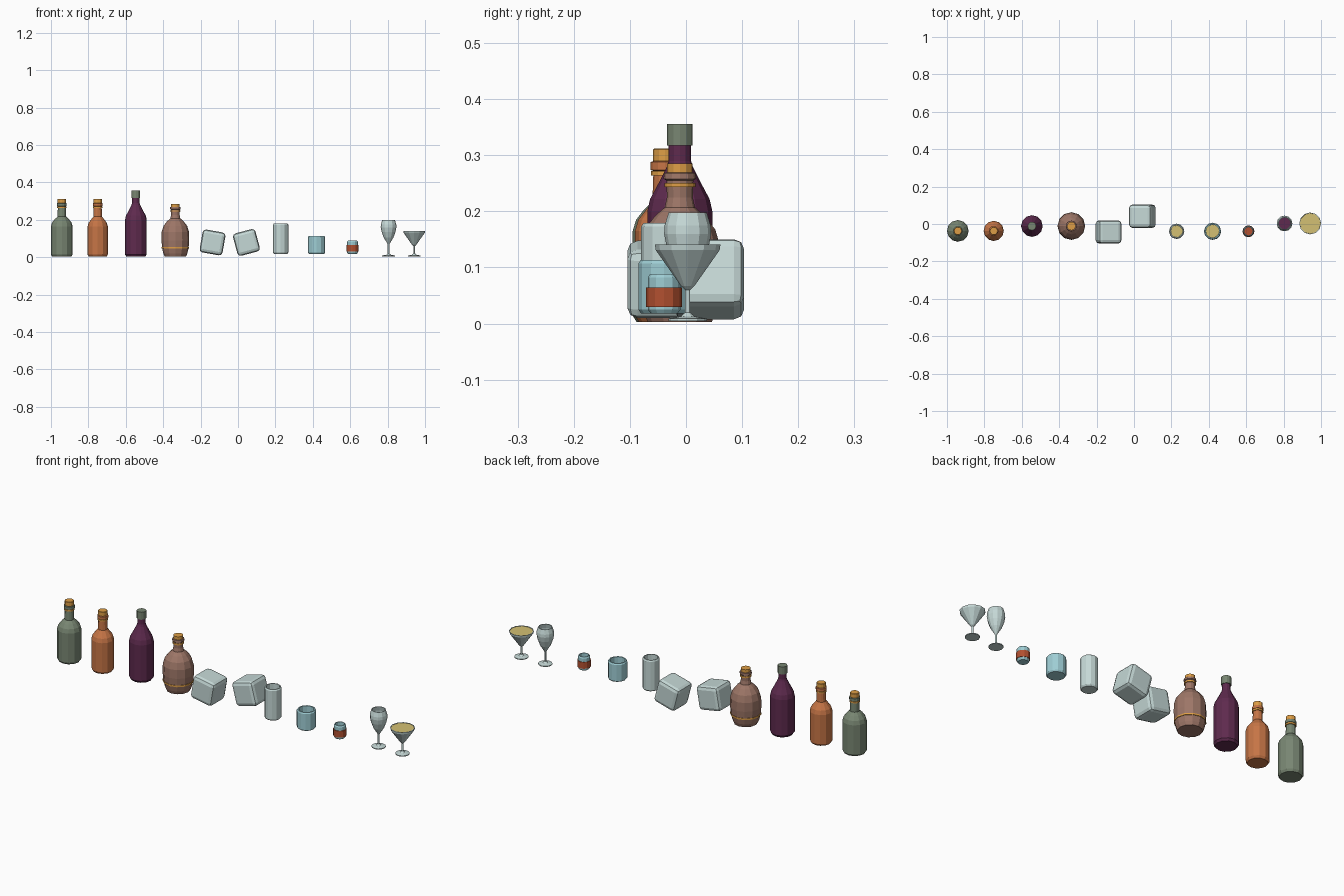
import bpy, bmesh, math


def srgb(r, g, b):
    f = lambda c: c / 12.92 if c <= 0.04045 else ((c + 0.055) / 1.055) ** 2.4
    return (f(r / 255), f(g / 255), f(b / 255), 1)


COLOURS = {
    "green_glass": (120, 134, 114), "amber_glass": (198, 117, 70),
    "purple_wine": (94, 42, 78), "brown_clay": (157, 118, 103),
    "cork": (222, 158, 70), "clear_ice": (197, 216, 214),
    "blue_glass": (158, 205, 212), "red_label": (178, 80, 48),
    "yellow_liquor": (212, 192, 115),
}
MATS = {}
for name, rgb in COLOURS.items():
    MATS[name] = bpy.data.materials.new(name)
    MATS[name].diffuse_color = srgb(*rgb)


def finish(name, bm, mat, loc, rot=(0, 0, 0)):
    bmesh.ops.recalc_face_normals(bm, faces=bm.faces)
    me = bpy.data.meshes.new(name)
    bm.to_mesh(me)
    bm.free()
    me.materials.append(MATS[mat])
    ob = bpy.data.objects.new(name, me)
    ob.location, ob.rotation_euler = loc, rot
    bpy.context.collection.objects.link(ob)
    return ob


def lathe(name, profile, mat, x, y, sides=12):
    """Spin (radius, height) points round z; both ends are capped."""
    bm = bmesh.new()
    rings = []
    for r, z in profile:
        rings.append([bm.verts.new((r * math.cos(2 * math.pi * i / sides),
                                    r * math.sin(2 * math.pi * i / sides), z))
                      for i in range(sides)])
    for a, b in zip(rings, rings[1:]):
        for i in range(sides):
            j = (i + 1) % sides
            bm.faces.new((a[i], a[j], b[j], b[i]))
    bm.faces.new(rings[0])
    bm.faces.new(rings[-1])
    return finish(name, bm, mat, (x, y, 0))


def tube(name, r, z0, z1, mat, x, y, sides=12):
    return lathe(name, [(r, z0), (r, z1)], mat, x, y, sides)


# two matching corked bottles
for tag, x, r, mat in (("green", -0.942, 0.058, "green_glass"),
                       ("amber", -0.75, 0.054, "amber_glass")):
    y = -0.037
    lathe(tag + "_bottle",
          [(r - 0.007, 0.003), (r, 0.014), (r, 0.165), (r - 0.006, 0.185),
           (r - 0.02, 0.203), (0.023, 0.217), (0.021, 0.272), (0.026, 0.274),
           (0.026, 0.288), (0.02, 0.29)], mat, x, y)
    tube(tag + "_neck_ring", 0.0255, 0.264, 0.272, "cork", x, y)
    lathe(tag + "_cork", [(0.019, 0.285), (0.022, 0.291), (0.022, 0.31), (0.02, 0.312)],
          "cork", x, y)

# tall wine bottle with cap
lathe("wine_bottle",
      [(0.05, 0.003), (0.058, 0.014), (0.058, 0.2), (0.053, 0.222),
       (0.038, 0.25), (0.023, 0.28), (0.02, 0.29), (0.02, 0.32)],
      "purple_wine", -0.546, -0.011)
tube("wine_cap", 0.023, 0.317, 0.356, "green_glass", -0.546, -0.011)

# round jug with bands and cork
jx, jy = -0.335, -0.011
lathe("jug",
      [(0.057, 0.003), (0.064, 0.02), (0.071, 0.05), (0.074, 0.09),
       (0.073, 0.135), (0.063, 0.168), (0.044, 0.192), (0.027, 0.207),
       (0.023, 0.225), (0.024, 0.255), (0.029, 0.258), (0.028, 0.268),
       (0.02, 0.27)], "brown_clay", jx, jy)
tube("jug_band", 0.0735, 0.047, 0.055, "cork", jx, jy)
tube("jug_neck_ring", 0.0275, 0.243, 0.251, "cork", jx, jy)
tube("jug_cork", 0.023, 0.268, 0.285, "cork", jx, jy)

# tilted ice cubes
for i, (x, y, tilt) in enumerate(((-0.136, -0.0425, 10), (0.045, 0.0415, -15))):
    bm = bmesh.new()
    bmesh.ops.create_cube(bm, size=0.124)
    bmesh.ops.bevel(bm, geom=bm.edges[:], offset=0.018, segments=2,
                    profile=0.5, affect='EDGES')
    finish("ice_cube_%d" % (i + 1), bm, "clear_ice", (x, y, 0.079),
           (0, math.radians(tilt), 0))

# tumblers: outer wall, rim, inner wall, floor
for tag, x, r, top, wall, mat, liquid, level in (
        ("tall_glass", 0.228, 0.041, 0.179, 0.009, "clear_ice", "yellow_liquor", 0.115),
        ("short_glass", 0.42, 0.046, 0.113, 0.01, "blue_glass", "yellow_liquor", 0.055),
        ("shot_glass", 0.612, 0.029, 0.088, 0.007, "blue_glass", "red_label", 0.06)):
    y, ri = -0.039, r - wall
    lathe(tag, [(r - 0.005, 0.018), (r, 0.025), (r, top - 0.006), (r - 0.004, top),
                (ri, top), (ri, 0.032)], mat, x, y)
    tube(tag + "_liquid", ri - 0.0005, 0.033, level, liquid, x, y)
tube("shot_glass_band", 0.032, 0.03, 0.064, "red_label", 0.612, -0.039)

# stemmed glasses share a foot and stem
FOOT = [(0.034, 0.005), (0.034, 0.009), (0.012, 0.013), (0.0045, 0.02)]
lathe("goblet", FOOT + [
    (0.0045, 0.07), (0.012, 0.082), (0.026, 0.105), (0.037, 0.135),
    (0.042, 0.16), (0.041, 0.175), (0.034, 0.198), (0.031, 0.198),
    (0.037, 0.175), (0.038, 0.16), (0.033, 0.135), (0.02, 0.105)],
    "clear_ice", 0.805, 0.003)
lathe("goblet_wine", [(0.019, 0.106), (0.0325, 0.136), (0.036, 0.15)],
      "purple_wine", 0.805, 0.003)
lathe("cocktail_glass", FOOT + [
    (0.0045, 0.06), (0.012, 0.067), (0.057, 0.131), (0.0585, 0.141),
    (0.0555, 0.141), (0.054, 0.133), (0.012, 0.073)],
    "clear_ice", 0.942, 0.003)
lathe("cocktail_drink", [(0.011, 0.074), (0.053, 0.133), (0.0552, 0.139)],
      "yellow_liquor", 0.942, 0.003)
